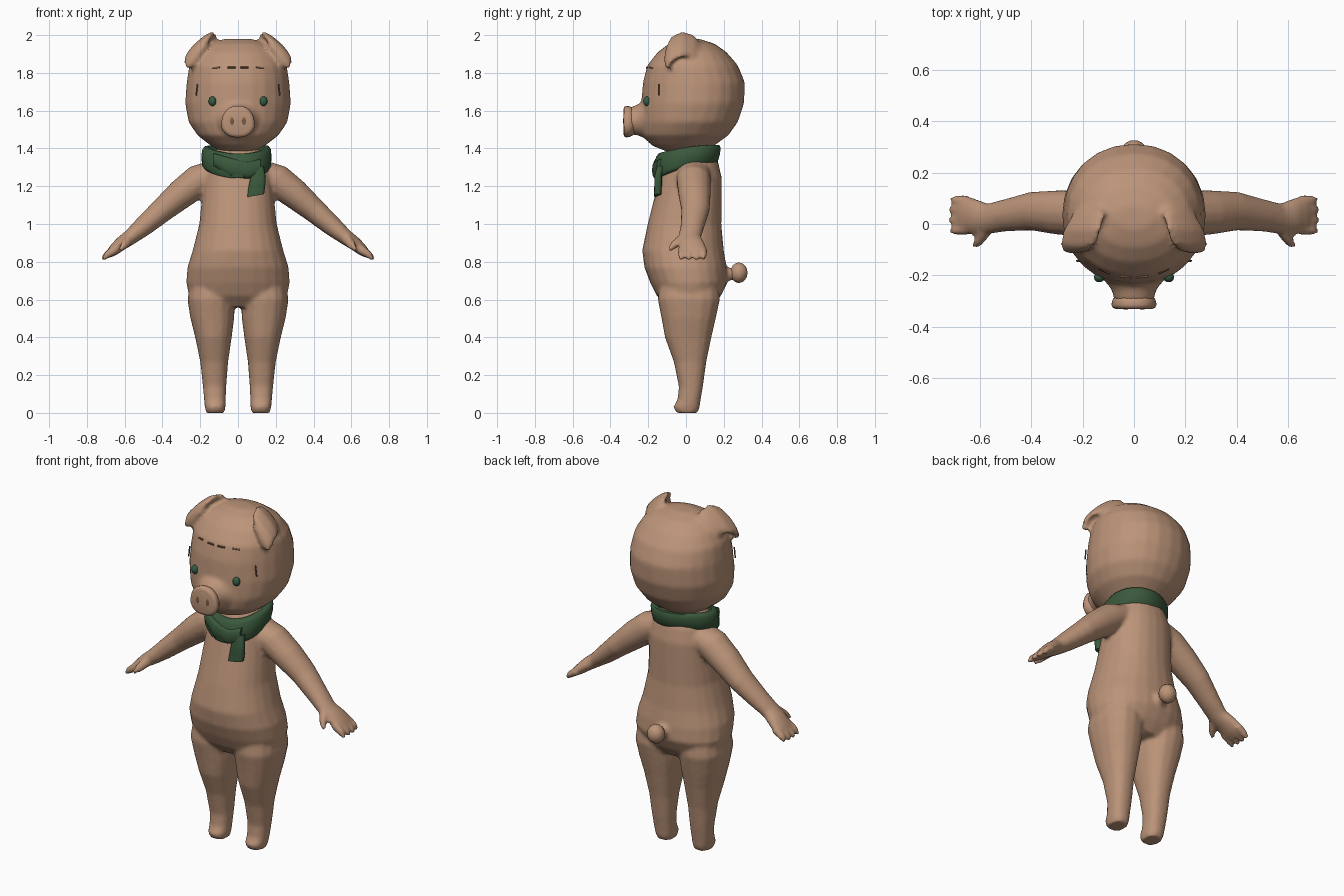
import bpy, bmesh, math
from mathutils import Vector as V


def material(name, rgb):
    m = bpy.data.materials.new(name)
    m.diffuse_color = (*rgb, 1)
    return m


SKIN = material("skin", (0.50, 0.295, 0.19))
GREEN = material("green wool", (0.042, 0.10, 0.045))
EYE = material("eye green", (0.035, 0.11, 0.06))
BROWN = material("brown mark", (0.20, 0.11, 0.06))


def finish(ob, mat, angle=60):
    ob.data.materials.clear()
    ob.data.materials.append(mat)
    bpy.ops.object.select_all(action='DESELECT')
    ob.select_set(True)
    bpy.context.view_layer.objects.active = ob
    bpy.ops.object.shade_smooth_by_angle(angle=math.radians(angle))
    return ob


def loft(name, sections, mat=SKIN, n=16, power=1.0, subsurf=0, mirror=False, closed=False):
    """Skin rings given as (centre, u, v); optionally mirrored over x."""
    bm = bmesh.new()
    for side in ((1, -1) if mirror else (1,)):
        rings = []
        for c, u, v in sections:
            ring = []
            for i in range(n):
                a = 2 * math.pi * i / n
                ca, sa = math.cos(a), math.sin(a)
                p = V(c) + V(u) * math.copysign(abs(ca) ** power, ca) + V(v) * math.copysign(abs(sa) ** power, sa)
                ring.append(bm.verts.new((p.x * side, p.y, p.z)))
            rings.append(ring)
        pairs = list(zip(rings, rings[1:])) + ([(rings[-1], rings[0])] if closed else [])
        for a, b in pairs:
            for i in range(n):
                bm.faces.new((a[i], a[(i + 1) % n], b[(i + 1) % n], b[i]))
        if not closed:
            bm.faces.new(rings[0])
            bm.faces.new(rings[-1])
    bmesh.ops.recalc_face_normals(bm, faces=bm.faces)
    me = bpy.data.meshes.new(name)
    bm.to_mesh(me)
    bm.free()
    ob = bpy.data.objects.new(name, me)
    bpy.context.collection.objects.link(ob)
    if subsurf:
        ob.modifiers.new("round", 'SUBSURF').levels = subsurf
    return finish(ob, mat)


def fuse(name, parts, voxel, smooth):
    """Join overlapping parts into one continuous skin."""
    bpy.ops.object.select_all(action='DESELECT')
    for p in parts:
        p.select_set(True)
    bpy.context.view_layer.objects.active = parts[0]
    bpy.ops.object.convert(target='MESH')
    bpy.ops.object.join()
    ob = bpy.context.view_layer.objects.active
    ob.name = name
    m = ob.modifiers.new("skin", 'REMESH')
    m.mode, m.voxel_size, m.use_smooth_shade = 'VOXEL', voxel, True
    m = ob.modifiers.new("blend", 'SMOOTH')
    m.factor, m.iterations = 0.5, smooth
    bpy.ops.object.convert(target='MESH')
    return finish(ob, SKIN, 80)


def upright(rows):
    """Rows of z, front y, back y, inner x, outer x."""
    return [(((a + b) / 2, (f + k) / 2, z), ((b - a) / 2, 0, 0), (0, (k - f) / 2, 0))
            for z, f, k, a, b in rows]


def ball(name, centre, radii, mat, mirror=False):
    rows = []
    for i in range(9):
        t = math.pi * (0.03 + 0.94 * i / 8)
        s = math.sin(t)
        rows.append((V(centre) + V((0, 0, -radii[2] * math.cos(t))), (radii[0] * s, 0, 0), (0, radii[1] * s, 0)))
    return loft(name, rows, mat, 14, mirror=mirror)


# Torso and legs
torso = loft("torso", upright([
    (0.56, -0.10, 0.14, -0.20, 0.20), (0.62, -0.155, 0.185, -0.26, 0.26),
    (0.69, -0.19, 0.22, -0.274, 0.274), (0.77, -0.22, 0.215, -0.268, 0.268),
    (0.86, -0.232, 0.20, -0.24, 0.24), (1.00, -0.203, 0.187, -0.205, 0.205),
    (1.15, -0.165, 0.188, -0.19, 0.19), (1.25, -0.14, 0.188, -0.18, 0.18),
    (1.33, -0.125, 0.17, -0.16, 0.16), (1.40, -0.10, 0.14, -0.11, 0.11)]), n=24, power=0.9)
legs = loft("legs", upright([
    (0.70, -0.14, 0.17, 0.02, 0.25), (0.60, -0.15, 0.18, 0.016, 0.268),
    (0.50, -0.13, 0.158, 0.02, 0.252), (0.40, -0.112, 0.135, 0.033, 0.227),
    (0.27, -0.065, 0.108, 0.052, 0.20), (0.14, -0.038, 0.09, 0.062, 0.186),
    (0.07, -0.045, 0.078, 0.065, 0.18), (0.03, -0.068, 0.073, 0.066, 0.176),
    (0.0, -0.05, 0.062, 0.072, 0.168)]), power=0.85, mirror=True)

# Arms and hands, sections square to the sloping arm
NORMAL, SIDE = V((0.63, 0, 0.77)), V((0, 1, 0))


def limb(name, rows, n=14):
    return loft(name, [((x, y, z), NORMAL * h, SIDE * w) for x, y, z, h, w in rows], n=n, mirror=True)


arms = limb("arms", [
    (0.08, 0.04, 1.29, 0.07, 0.09), (0.20, 0.04, 1.235, 0.088, 0.092), (0.30, 0.045, 1.16, 0.08, 0.087),
    (0.40, 0.05, 1.075, 0.066, 0.076), (0.50, 0.034, 0.988, 0.054, 0.064), (0.57, 0.02, 0.93, 0.042, 0.06),
    (0.62, 0.03, 0.895, 0.037, 0.07), (0.66, 0.035, 0.86, 0.03, 0.077), (0.685, 0.035, 0.838, 0.02, 0.07)])
hand_parts = [limb("thumb", [(0.57, -0.015, 0.925, 0.03, 0.035), (0.60, -0.06, 0.89, 0.025, 0.027),
                             (0.625, -0.085, 0.862, 0.01, 0.012)], 10)]
for y in (-0.025, 0.015, 0.055, 0.092):
    hand_parts.append(limb("finger", [(0.65, y, 0.865, 0.025, 0.02), (0.695, y, 0.835, 0.02, 0.019),
                                      (0.725 - abs(y - 0.03) * 0.2, y * 1.04, 0.812, 0.009, 0.011)], 10))

# Short tail: stem with a round tip
stem = loft("tail_stem", [((0, y, 0.735), (r, 0, 0), (0, 0, r)) for y, r in
                          ((0.15, 0.07), (0.20, 0.04), (0.26, 0.03))], n=12)
fuse("body", [torso, legs, arms, stem] + hand_parts, 0.011, 4)
ball("tail_tip", (0, 0.28, 0.742), (0.05, 0.047, 0.054), SKIN)

# Head
head = loft("head", upright([
    (z, f, k, -w, w) for z, f, k, w in (
        (1.375, -0.08, 0.08, 0.07), (1.415, -0.18, 0.15, 0.145), (1.47, -0.235, 0.225, 0.215),
        (1.54, -0.243, 0.275, 0.262), (1.64, -0.237, 0.308, 0.28), (1.75, -0.228, 0.312, 0.272),
        (1.84, -0.205, 0.275, 0.258), (1.91, -0.15, 0.215, 0.215), (1.955, -0.09, 0.15, 0.155),
        (1.98, -0.02, 0.07, 0.07))]), n=24, power=0.95)
bridge = loft("snout_bridge", [((0, y, z), (w, 0, 0), (0, 0, h)) for y, z, w, h in (
    (-0.12, 1.56, 0.16, 0.12), (-0.22, 1.555, 0.115, 0.10), (-0.26, 1.55, 0.085, 0.08),
    (-0.30, 1.545, 0.078, 0.073))], n=20)

# Ears: flaps that rise from the crown and fold forward and down
ACROSS = V((0.76, 0, -0.65))
ears = loft("ears", [((x, y, z), ACROSS * w, V(t)) for x, y, z, w, t in (
    (0.165, 0.075, 1.885, 0.075, (0, 0.03, 0.02)), (0.18, 0.03, 1.945, 0.085, (0, 0.018, 0.022)),
    (0.20, -0.02, 1.952, 0.098, (0.006, 0, 0.026)), (0.215, -0.07, 1.93, 0.096, (0.006, -0.018, 0.02)),
    (0.225, -0.095, 1.885, 0.075, (0.004, -0.022, 0.006)), (0.243, -0.10, 1.835, 0.035, (0, -0.014, 0)))],
    n=16, mirror=True)
fuse("head", [head, bridge, ears], 0.013, 4)

# Snout disc, narrower at the top
snout = loft("snout_disc", [((0, y, 1.542), (w, 0, 0), (0, 0, h)) for y, w, h in (
    (-0.27, 0.07, 0.065), (-0.295, 0.086, 0.08), (-0.315, 0.091, 0.084), (-0.327, 0.084, 0.078),
    (-0.331, 0.07, 0.065))], n=24, power=0.85)
for v in snout.data.vertices:
    v.co.x *= 1 - 1.5 * (v.co.z - 1.52) if v.co.z > 1.52 else 1
ball("nostrils", (0.032, -0.329, 1.545), (0.012, 0.004, 0.024), BROWN, True)

# Eyes, brow dashes and cheek creases
ball("eyes", (0.135, -0.207, 1.65), (0.021, 0.02, 0.026), EYE, True)


def dash(name, a, b, r):
    d = (V(b) - V(a)).normalized()
    u = d.orthogonal().normalized() * r
    loft(name, [(a, u, d.cross(u)), (b, u, d.cross(u))], BROWN, 6, mirror=True)


dash("brow_inner", (0.012, -0.207, 1.828), (0.055, -0.203, 1.828), 0.005)
dash("brow_outer", (0.095, -0.192, 1.83), (0.135, -0.174, 1.826), 0.005)
dash("cheek_crease", (0.215, -0.144, 1.74), (0.222, -0.143, 1.68), 0.004)

# Scarf band, drooping towards the front
STEPS = 28
band = []
for i in range(STEPS):
    a = 2 * math.pi * i / STEPS
    out = V((math.sin(a), -math.cos(a), 0))
    front = (1 + math.cos(a)) / 2
    top, low = 1.42 - 0.045 * front ** 2, 1.315 - 0.075 * front ** 2
    base = V((0.16 * out.x, 0.005 + 0.148 * out.y, (top + low) / 2))
    flare = out * 0.008 * math.sin(3 * a)
    band.append((base + flare, out * 0.026, V((0, 0, (top - low) / 2)) + out * 0.012 * (1 - 2 * front)))
loft("scarf_band", band, GREEN, 10, 0.7, closed=True)

# Scarf fold and hanging end
loft("scarf_fold", [((x, y, z), (0, 0.025, 0), (0, 0, h)) for x, y, z, h in (
    (-0.13, -0.105, 1.34, 0.035), (-0.04, -0.148, 1.30, 0.05), (0.05, -0.155, 1.285, 0.045),
    (0.12, -0.13, 1.30, 0.045))], GREEN, 12, 0.8)
loft("scarf_end", [((x, y, z), (w, 0, 0.008), (0, 0.02, 0)) for x, y, z, w in (
    (0.10, -0.135, 1.30, 0.035), (0.105, -0.148, 1.25, 0.04), (0.10, -0.148, 1.20, 0.045),
    (0.092, -0.15, 1.15, 0.046))], GREEN, 12, 0.6)
